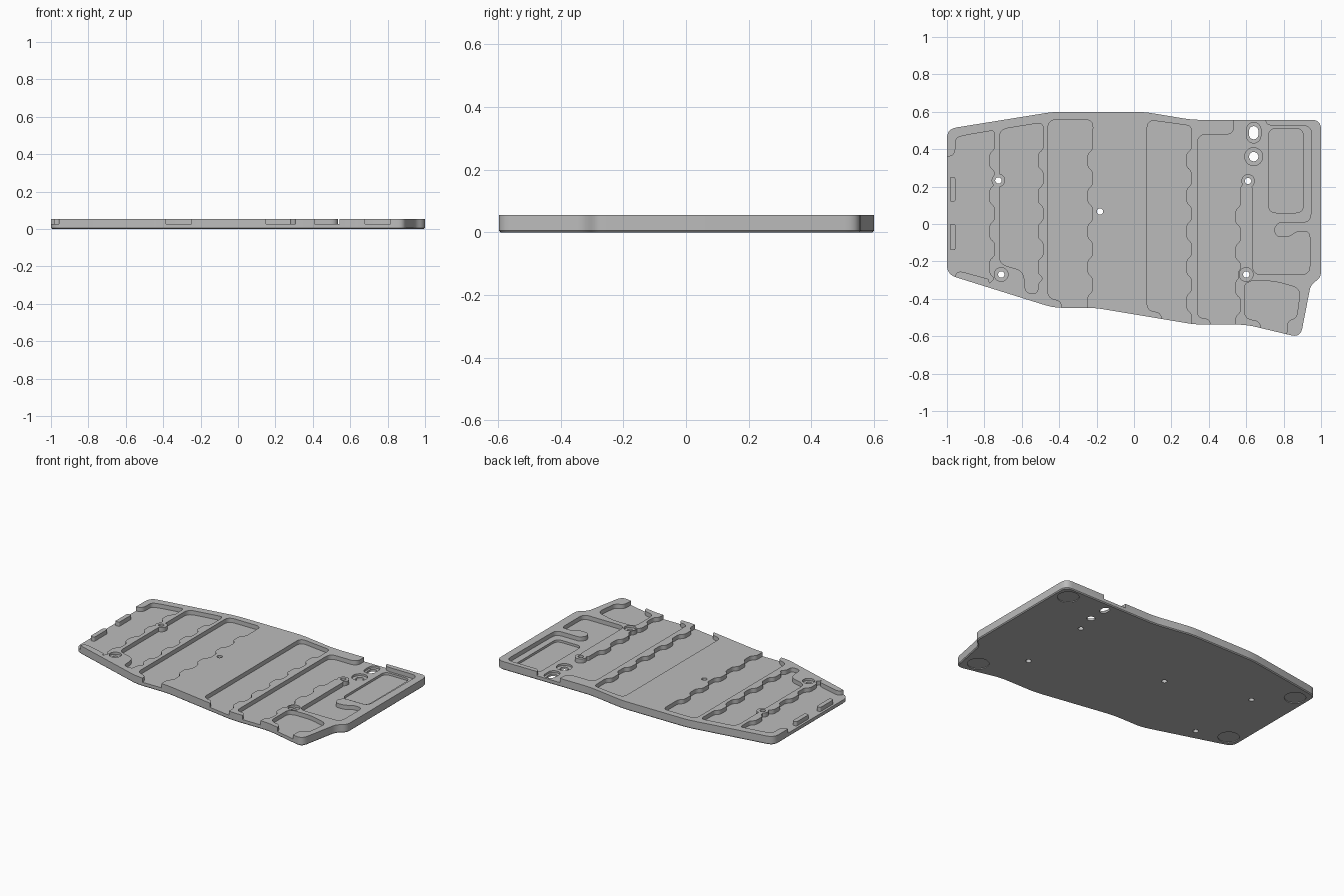
import bpy, bmesh, math
from mathutils import Vector

if "Cube" in bpy.data.objects:
    bpy.data.objects.remove(bpy.data.objects["Cube"], do_unlink=True)

STEP, TOP = 0.027, 0.055      # ledge height, rim height

grey = bpy.data.materials.new("plain_grey")
grey.use_nodes = True
COLOUR = (0.5, 0.5, 0.5, 1)
grey.diffuse_color = COLOUR
grey.node_tree.nodes["Principled BSDF"].inputs["Base Color"].default_value = COLOUR


def rounded(points, r=0.03, steps=5):
    """Replace each corner of a closed outline by a short curve."""
    pts = [Vector(p) for p in points]
    out = []
    for i, b in enumerate(pts):
        a, c = pts[i - 1], pts[(i + 1) % len(pts)]
        t = min(r, 0.45 * (a - b).length, 0.45 * (c - b).length)
        p, q = b + (a - b).normalized() * t, b + (c - b).normalized() * t
        for k in range(steps + 1):
            s = k / steps
            out.append(p * (1 - s) ** 2 + b * 2 * s * (1 - s) + q * s * s)
    return out


def capsule(x, y, r, half=0.0, n=32):
    """Circle, or upright slot when half is above zero."""
    out = []
    for k in range(n):
        a = 2 * math.pi * (k + 0.5) / n
        out.append((x + r * math.cos(a), y + r * math.sin(a) + math.copysign(half, math.sin(a))))
    return out


def box(x0, x1, y0, y1):
    return [(x0, y0), (x1, y0), (x1, y1), (x0, y1)]


def wave(x, bottom, start=0.47, amp=0.014, period=0.19):
    """Scalloped wall running towards the front."""
    out, y = [], start
    while y > bottom + period:
        out += [(x + amp, y), (x + amp, y - 0.07), (x - amp, y - 0.095), (x - amp, y - 0.165)]
        y -= period
    return out + [(x + amp, y), (x - amp, y - 0.03), (x - amp, bottom)]


def prism(name, points, z0, z1, inset=0.0, chamfer=0.0):
    bm = bmesh.new()
    face = bm.faces.new([bm.verts.new((p[0], p[1], z0 + chamfer)) for p in points])
    face.normal_update()
    if inset:
        bmesh.ops.inset_region(bm, faces=[face], thickness=inset)
        bmesh.ops.delete(bm, geom=[f for f in bm.faces if f is not face], context="FACES")
    ext = bmesh.ops.extrude_face_region(bm, geom=[face], use_keep_orig=True)
    lid = [v for v in ext["geom"] if isinstance(v, bmesh.types.BMVert)]
    bmesh.ops.translate(bm, verts=lid, vec=(0, 0, z1 - z0 - chamfer))
    bmesh.ops.recalc_face_normals(bm, faces=bm.faces)
    if chamfer:
        under = min(bm.faces, key=lambda f: f.calc_center_median().z)
        bmesh.ops.inset_region(bm, faces=[under], thickness=chamfer)
        bmesh.ops.translate(bm, verts=under.verts, vec=(0, 0, -chamfer))
    me = bpy.data.meshes.new(name)
    bm.to_mesh(me)
    bm.free()
    me.materials.append(grey)
    ob = bpy.data.objects.new(name, me)
    bpy.context.scene.collection.objects.link(ob)
    return ob


def combine(target, operation, points, z0, z1):
    """Apply one boolean with a prism, then discard the tool."""
    tool = prism("tool", points, z0, z1)
    mod = target.modifiers.new("combine", "BOOLEAN")
    mod.operation, mod.solver, mod.object = operation, "EXACT", tool
    dg = bpy.context.evaluated_depsgraph_get()
    me = bpy.data.meshes.new_from_object(target.evaluated_get(dg))
    target.modifiers.clear()
    target.data = me
    bpy.data.objects.remove(tool, do_unlink=True)


# Plate outline
outline = rounded([
    (1, -0.285), (1, 0.557), (0.31, 0.557), (0.05, 0.6), (-0.43, 0.6), (-1, 0.508),
    (-1, -0.27), (-0.43, -0.448), (-0.21, -0.448), (0.33, -0.538), (0.6, -0.538),
    (0.89, -0.607), (0.945, -0.325)][::-1], 0.05)[::-1]
base = prism("base_plate", outline, 0, STEP, chamfer=0.006)
rim = prism("raised_ribs", outline, STEP, TOP, inset=0.015)

# Pockets between the ribs, most of them open at the front edge
pockets = [
    [(-1.1, 0.36), (-0.955, 0.36), (-0.955, 0.46), (-0.9, 0.475), (-0.75, 0.5)]
    + wave(-0.76, -0.295) + [(-0.955, -0.245), (-0.97, -0.4), (-1.1, -0.4)],
    [(-0.72, 0.505), (-0.485, 0.543)] + wave(-0.5, -0.37)
    + [(-0.58, -0.37), (-0.59, -0.25), (-0.72, -0.215)],
    [(-0.46, 0.557), (-0.22, 0.557)] + wave(-0.235, -0.7)
    + [(-0.385, -0.7), (-0.385, -0.412), (-0.46, -0.395)],
    [(-0.195, 0.557), (0.04, 0.557)] + wave(0.025, -0.7)
    + [(-0.12, -0.7), (-0.12, -0.43), (-0.195, -0.417)],
    [(0.07, 0.557), (0.305, 0.525)] + wave(0.293, -0.7)
    + [(0.15, -0.7), (0.15, -0.475), (0.07, -0.462)],
    # sixth bay flows round into the wide rear corner
    [(0.34, 0.478), (0.535, 0.478), (0.535, 0.7), (0.7, 0.7), (0.7, 0.525), (0.95, 0.525),
     (0.945, 0.01), (0.77, 0.01), (0.745, -0.03), (0.765, -0.07), (0.83, -0.07),
     (0.87, -0.04), (0.94, -0.04), (0.94, -0.27), (0.635, -0.27), (0.635, 0.21), (0.57, 0.21)]
    + wave(0.556, -0.7, 0.17) + [(0.41, -0.7), (0.41, -0.508), (0.34, -0.5)],
    [(0.59, -0.305), (0.75, -0.305), (0.89, -0.345), (0.87, -0.5), (0.82, -0.52),
     (0.81, -0.7), (0.68, -0.7), (0.68, -0.52), (0.59, -0.505)],
]
for points in pockets:
    combine(rim, "DIFFERENCE", rounded(points, 0.045), STEP - 0.01, TOP + 0.02)

# Short rim pieces on the end, and screw bosses
for y0, y1 in ((0.12, 0.25), (-0.14, 0)):
    combine(rim, "UNION", rounded(box(-0.985, -0.955, y0, y1), 0.01), STEP, TOP)
rib_bosses = [(-0.725, 0.233), (-0.182, 0.067), (0.61, 0.23)]
wide_bosses = [(-0.71, -0.27), (0.6, -0.27)]
for x, y in rib_bosses:
    combine(rim, "UNION", capsule(x, y, 0.036), STEP, TOP)
for x, y in wide_bosses:
    combine(rim, "UNION", capsule(x, y, 0.044), STEP, TOP)
    combine(rim, "DIFFERENCE", capsule(x, y, 0.037), 0.04, TOP + 0.02)

# Screw holes through both layers
for x, y in rib_bosses + wide_bosses:
    for layer in (base, rim):
        combine(layer, "DIFFERENCE", capsule(x, y, 0.017), -0.02, TOP + 0.02)

# Port slot and button hole, each with a shallow step
for y, half in ((0.488, 0.017), (0.36, 0)):
    combine(base, "DIFFERENCE", capsule(0.64, y, 0.038 if half else 0.048, half), 0.014, 0.04)
    combine(base, "DIFFERENCE", capsule(0.64, y, 0.025, half * 0.6), -0.02, 0.04)

# Battery recess
combine(base, "DIFFERENCE", rounded(box(0.72, 0.905, 0.06, 0.51), 0.04), 0.012, 0.04)

# Round foot recesses underneath
for x, y in ((0.91, 0.47), (0.81, -0.49), (-0.91, -0.2), (-0.91, 0.42)):
    combine(base, "DIFFERENCE", capsule(x, y, 0.065), -0.01, 0.005)

# Smooth rounded walls, sharp rims
for ob in (base, rim):
    bpy.ops.object.select_all(action="DESELECT")
    ob.select_set(True)
    bpy.context.view_layer.objects.active = ob
    bpy.ops.object.shade_smooth_by_angle(angle=math.radians(30))
